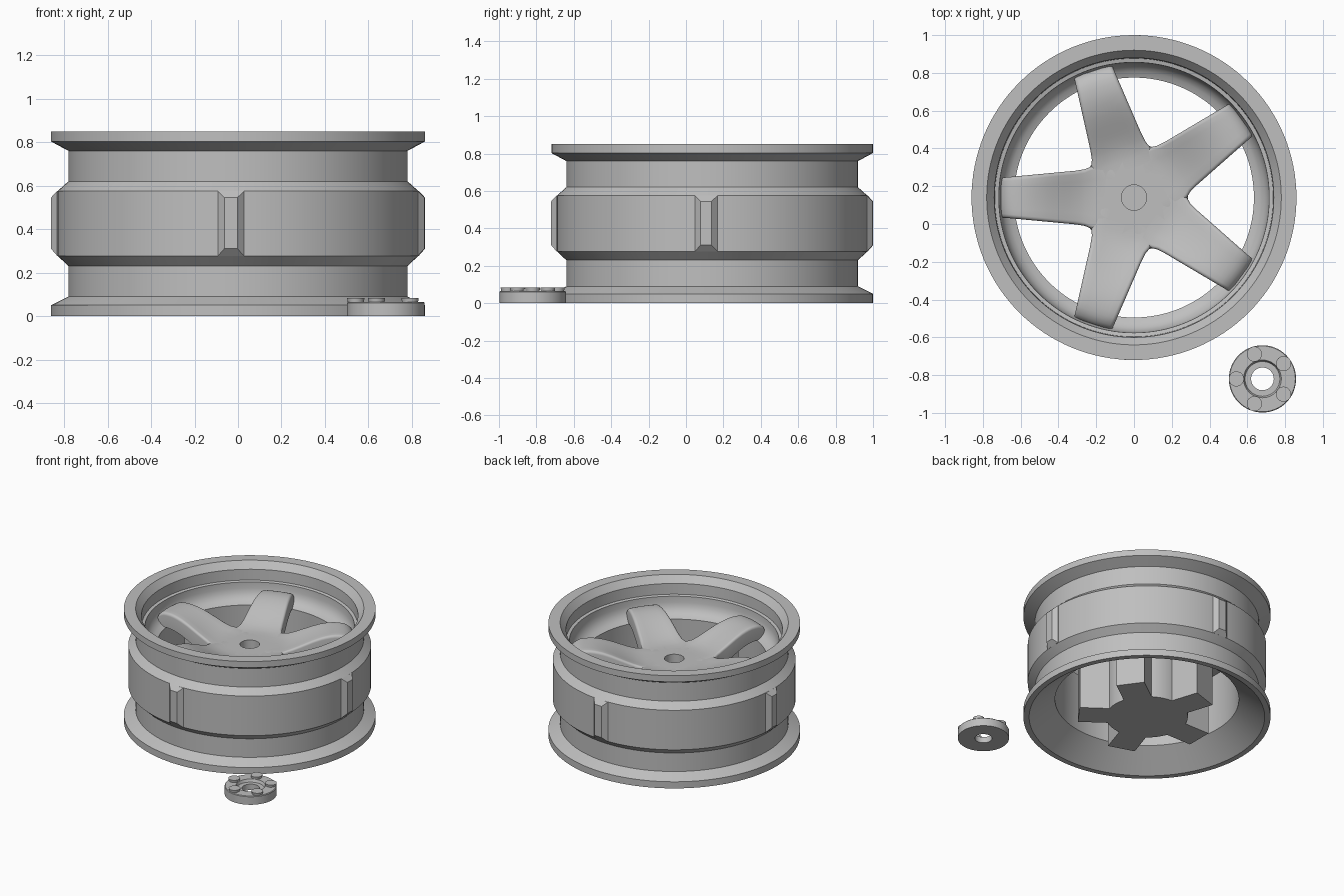
import bpy, bmesh, math
from mathutils import Matrix, Vector

cube = bpy.data.objects.get("Cube")
if cube:
    bpy.data.objects.remove(cube, do_unlink=True)

WHEEL = Vector((0, 0.14, 0))
CAP = Vector((0.68, -0.82, 0))

grey = bpy.data.materials.new("satin grey")
grey.use_nodes = True
colour = (0.52, 0.52, 0.52, 1)
grey.diffuse_color = colour
grey.node_tree.nodes["Principled BSDF"].inputs["Base Color"].default_value = colour


def finish(name, bm, location, angle=0.0):
    """Turn a bmesh into a placed, smooth-shaded object."""
    bmesh.ops.recalc_face_normals(bm, faces=bm.faces)
    mesh = bpy.data.meshes.new(name)
    bm.to_mesh(mesh)
    bm.free()
    mesh.materials.append(grey)
    obj = bpy.data.objects.new(name, mesh)
    obj.location = location
    obj.rotation_euler.z = angle
    bpy.context.collection.objects.link(obj)
    bpy.ops.object.select_all(action='DESELECT')
    obj.select_set(True)
    bpy.context.view_layer.objects.active = obj
    bpy.ops.object.shade_smooth_by_angle(angle=math.radians(28))
    return obj


def lathe(name, profile, location, steps=96, closed=True):
    """Revolve an (r, z) profile around the vertical axis."""
    bm = bmesh.new()
    verts = [bm.verts.new((r, 0, z)) for r, z in profile]
    edges = [bm.edges.new(pair) for pair in zip(verts, verts[1:])]
    if closed:
        edges.append(bm.edges.new((verts[-1], verts[0])))
    bmesh.ops.spin(bm, geom=verts + edges, cent=(0, 0, 0), axis=(0, 0, 1),
                   angle=math.tau, steps=steps, use_merge=True)
    bmesh.ops.remove_doubles(bm, verts=bm.verts, dist=1e-5)
    return finish(name, bm, location)


def loft(name, sections, location, angle):
    """Skin equal-length loops of points and cap both ends."""
    bm = bmesh.new()
    loops = [[bm.verts.new(p) for p in s] for s in sections]
    for a, b in zip(loops, loops[1:]):
        for i in range(len(a)):
            j = (i + 1) % len(a)
            bm.faces.new((a[i], a[j], b[j], b[i]))
    bm.faces.new(loops[0])
    bm.faces.new(loops[-1])
    return finish(name, bm, location, angle)


def box_section(r, w, low, high):
    return [(r, -w, low), (r, w, low), (r, w, high), (r, -w, high)]


# Rim barrel: outer side upwards, then inner side downwards
outer = [(0.82, 0), (0.86, 0), (0.86, 0.05), (0.78, 0.09), (0.78, 0.23),
         (0.83, 0.277), (0.83, 0.575), (0.78, 0.62), (0.78, 0.76),
         (0.86, 0.803), (0.86, 0.85)]
inner = [(0.78, 0.85), (0.74, 0.80), (0.737, 0.72), (0.716, 0.715),
         (0.714, 0.67), (0.706, 0.64), (0.69, 0.612), (0.665, 0.592),
         (0.635, 0.58), (0.64, 0.14)]
lathe("rim_barrel", outer + inner, WHEEL, 128)

# Raised ribs around the barrel band
for k in range(4):
    rib = [box_section(0.81, 0.06, 0.277, 0.575),
           box_section(0.83, 0.06, 0.277, 0.575),
           box_section(0.86, 0.03, 0.31, 0.545)]
    loft(f"barrel_rib_{k + 1}", rib, WHEEL, math.radians(90 * k - 2.2))

# Hub with a blind centre hole
lathe("hub", [(0, 0.48), (0.067, 0.48), (0.067, 0.58), (0.23, 0.58),
              (0.285, 0.52), (0.285, 0), (0, 0)], WHEEL, 64, closed=False)

# Height of the spoke tops by distance from the axle: dished, then arched
RISE = [(0, 0.58), (0.20, 0.58), (0.25, 0.586), (0.30, 0.60), (0.35, 0.62),
        (0.40, 0.642), (0.45, 0.663), (0.50, 0.68), (0.55, 0.691),
        (0.60, 0.695), (0.65, 0.689), (0.68, 0.675), (0.70, 0.655),
        (0.71, 0.63)]
# Half width of the spokes by distance along the arm
WIDTH = [(0.10, 0.165), (0.20, 0.17), (0.23, 0.163), (0.26, 0.15),
         (0.31, 0.142), (0.704, 0.105)]


def lookup(table, r):
    """Straight-line interpolation in a short table."""
    for (a, u), (b, v) in zip(table, table[1:]):
        if r <= b:
            return u + (v - u) * (r - a) / (b - a)
    return table[-1][1]


def spoke_section(r, fillet=0.02):
    """Cross-section with rounded upper corners and a flat underside."""
    w = lookup(WIDTH, r)
    top = [(w - fillet + fillet * math.cos(a), fillet * (1 - math.sin(a)))
           for a in (math.radians(22.5 * i) for i in range(5))]
    top += [((w - fillet) * t, 0) for t in (0.66, 0.33)]
    top += [(0, 0)] + [(-y, drop) for y, drop in reversed(top)]
    low = lookup(RISE, r) - 0.11
    upper = [(r, y, lookup(RISE, math.hypot(r, y)) - drop) for y, drop in top]
    return [(r, w, low)] + upper + [(r, -w, low)]


# Spokes, each with a narrower leg reaching down to the base
stations = [0.10, 0.15, 0.20, 0.23, 0.26, 0.28] + [0.31 + 0.03 * i for i in range(12)]
stations += [0.66, 0.68, 0.692, 0.70, 0.704]
for k in range(5):
    angle = math.radians(36 + 72 * k)
    loft(f"spoke_{k + 1}", [spoke_section(r) for r in stations], WHEEL, angle)
    leg = [box_section(r, 0.1, 0, lookup(RISE, r) - 0.08)
           for r in (0.20, 0.30, 0.40, 0.475)]
    loft(f"spoke_leg_{k + 1}", leg, WHEEL, angle)

# Separate centre cap with a recessed ring and through hole
lathe("cap_ring", [(0.06, 0), (0.178, 0), (0.178, 0.06), (0.174, 0.065),
                   (0.10, 0.065), (0.092, 0.045), (0.06, 0.045)], CAP, 64)

# Studs on the cap
for k in range(5):
    a = math.radians(36 + 72 * k)
    bm = bmesh.new()
    bmesh.ops.create_cone(bm, cap_ends=True, segments=32, radius1=0.035,
                          radius2=0.04, depth=0.03,
                          matrix=Matrix.Translation((0, 0, 0.068)))
    finish(f"cap_stud_{k + 1}", bm,
           CAP + 0.138 * Vector((math.cos(a), math.sin(a), 0)))
